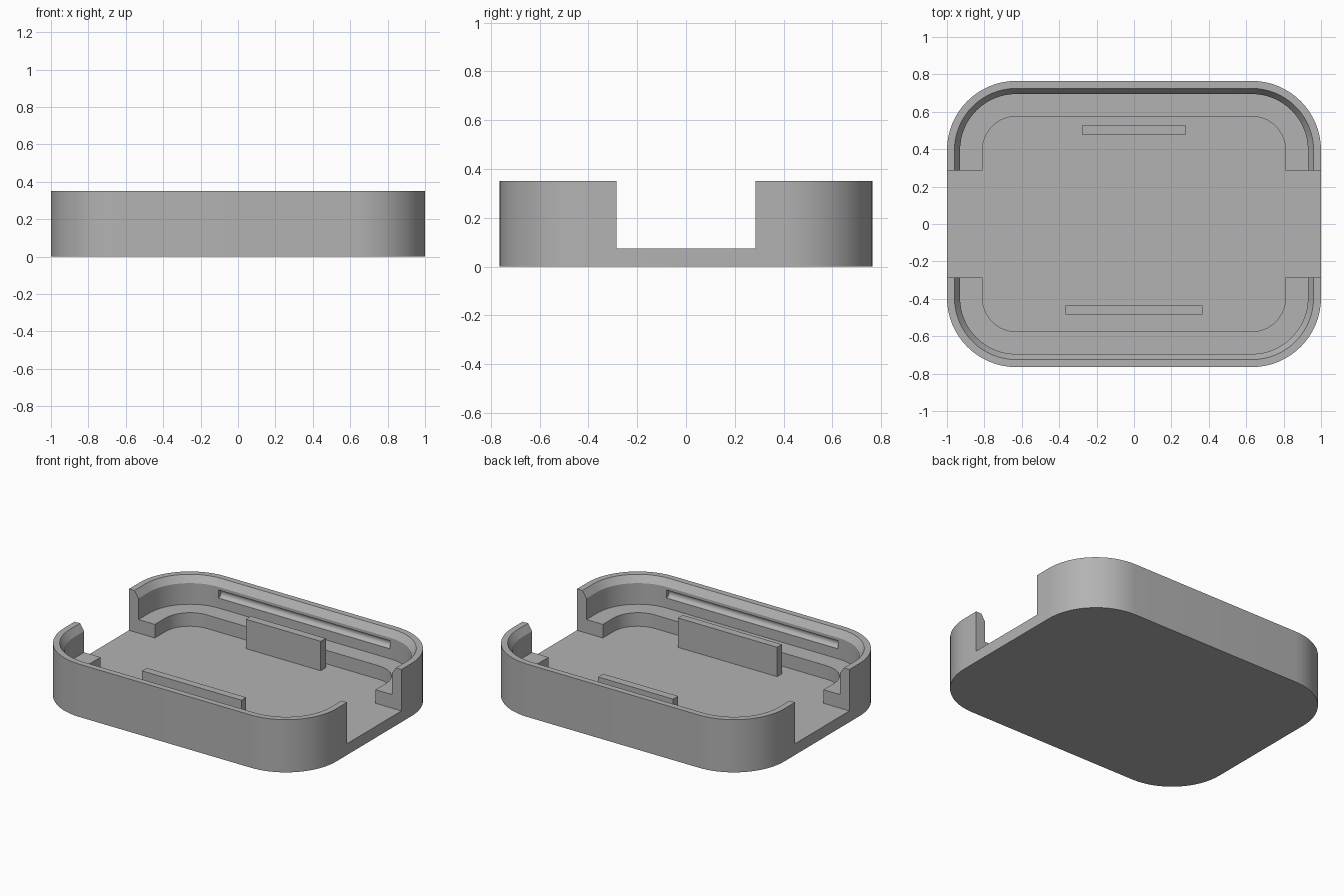
import bpy, bmesh, math
from mathutils import Matrix

cube = bpy.data.objects.get("Cube")
if cube:
    bpy.data.objects.remove(cube, do_unlink=True)

# Main dimensions
CORNER_X, CORNER_Y = 0.63, 0.395      # shared centres of all corner arcs
FLOOR, LEDGE, TOP = 0.075, 0.165, 0.35
NOTCH = 0.285
ARC_STEPS = 16

grey = bpy.data.materials.new("plain_grey")
grey.use_nodes = True
grey.diffuse_color = (0.45, 0.45, 0.45, 1)
grey.node_tree.nodes["Principled BSDF"].inputs["Base Color"].default_value = (0.45, 0.45, 0.45, 1)


def finish(name, bm):
    bmesh.ops.recalc_face_normals(bm, faces=bm.faces)
    mesh = bpy.data.meshes.new(name)
    bm.to_mesh(mesh)
    bm.free()
    mesh.materials.append(grey)
    obj = bpy.data.objects.new(name, mesh)
    bpy.context.collection.objects.link(obj)
    return obj


def box(name, x0, x1, y0, y1, z0, z1):
    bm = bmesh.new()
    place = Matrix.Translation(((x0 + x1) / 2, (y0 + y1) / 2, (z0 + z1) / 2))
    size = Matrix.Diagonal((x1 - x0, y1 - y0, z1 - z0, 1))
    bmesh.ops.create_cube(bm, size=1, matrix=place @ size)
    return finish(name, bm)


def rod(name, length, radius, y, z):
    bm = bmesh.new()
    bmesh.ops.create_cone(bm, cap_ends=True, segments=24, radius1=radius, radius2=radius, depth=length,
                          matrix=Matrix.Translation((0, y, z)) @ Matrix.Rotation(math.pi / 2, 4, "Y"))
    return finish(name, bm)


def rounded_ring(bm, radius, z):
    ring = []
    for quarter, (sx, sy) in enumerate(((1, 1), (-1, 1), (-1, -1), (1, -1))):
        for step in range(ARC_STEPS + 1):
            a = (quarter + step / ARC_STEPS) * math.pi / 2
            ring.append(bm.verts.new((sx * CORNER_X + radius * math.cos(a),
                                      sy * CORNER_Y + radius * math.sin(a), z)))
    return ring


# Tray: outer wall, rim, inner chamfer, inner wall, ledge and floor pocket
profile = [(0.37, 0), (0.37, TOP), (0.33, TOP), (0.30, TOP - 0.045),
           (0.30, LEDGE), (0.18, LEDGE), (0.18, FLOOR)]
bm = bmesh.new()
rings = [rounded_ring(bm, r, z) for r, z in profile]
for low, high in zip(rings, rings[1:]):
    for i in range(len(low)):
        j = (i + 1) % len(low)
        bm.faces.new((low[i], low[j], high[j], high[i]))
bm.faces.new(rings[0])
bm.faces.new(rings[-1])
tray = finish("tray", bm)

# Side openings and the long grooves in the front and back inner walls
cutters = [box("notch_cutter", -1.2, 1.2, -NOTCH, NOTCH, FLOOR, 0.6)]
for side in (-1, 1):
    cutters.append(rod("groove_cutter", 1.26, 0.027, side * 0.695, 0.258))

bpy.context.view_layer.objects.active = tray
for cutter in cutters:
    cutter.hide_render = True
    mod = tray.modifiers.new("cut", "BOOLEAN")
    mod.operation = "DIFFERENCE"
    mod.solver = "EXACT"
    mod.object = cutter
    bpy.ops.object.modifier_apply(modifier=mod.name)
    bpy.data.objects.remove(cutter, do_unlink=True)

bpy.ops.object.select_all(action="DESELECT")
tray.select_set(True)
bpy.ops.object.shade_smooth_by_angle(angle=math.radians(25))

# Upright retaining tabs on the floor
box("back_tab", -0.275, 0.275, 0.475, 0.528, FLOOR, 0.27)
box("front_tab", -0.365, 0.365, -0.485, -0.435, FLOOR, 0.27)
